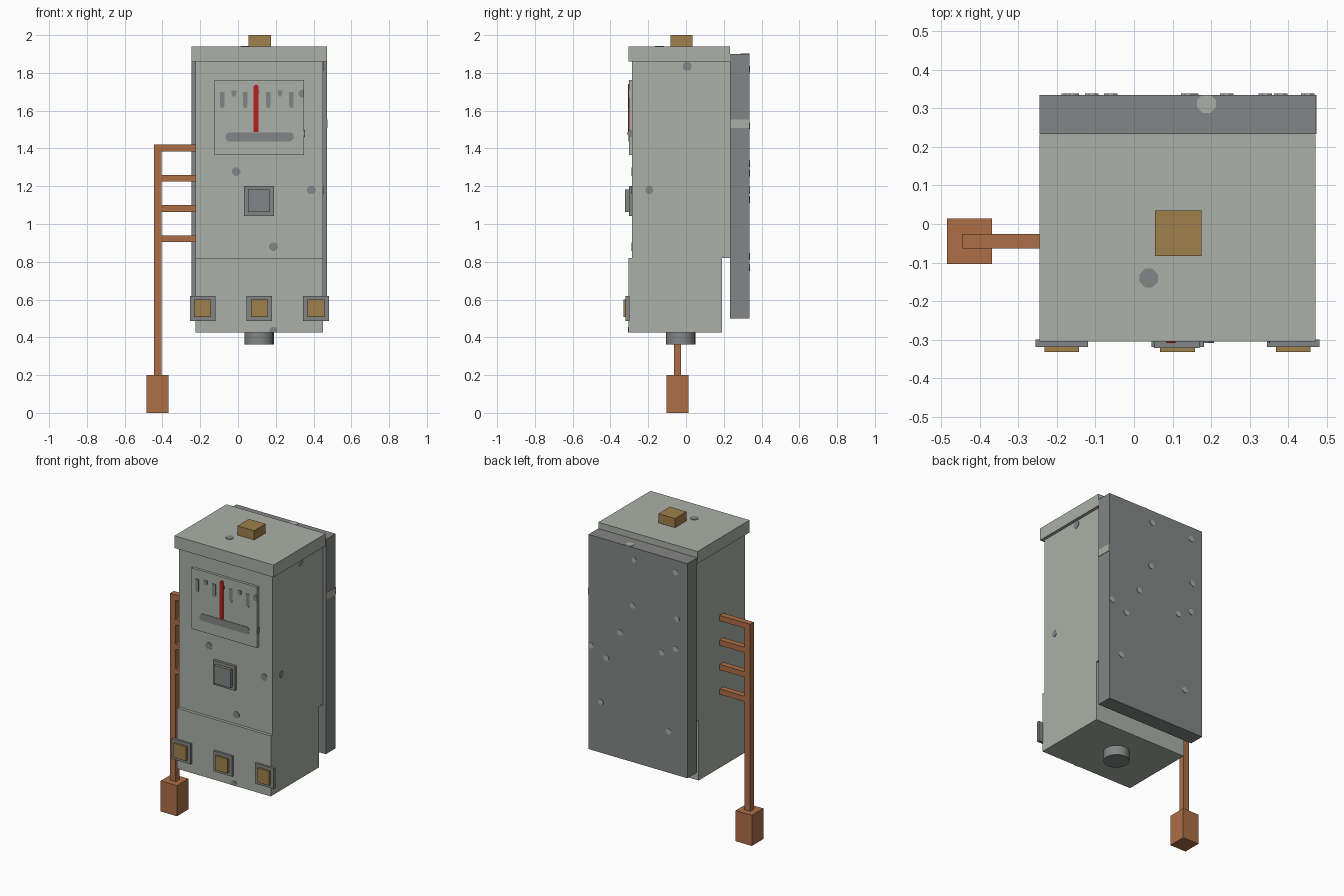
import bpy, bmesh, math
from mathutils import Vector

default = bpy.data.objects.get("Cube")
if default:
    bpy.data.objects.remove(default, do_unlink=True)


def material(name, r, g, b):
    m = bpy.data.materials.new(name)
    m.use_nodes = True
    m.diffuse_color = (r, g, b, 1)
    m.node_tree.nodes["Principled BSDF"].inputs["Base Color"].default_value = (r, g, b, 1)
    return m


LIGHT = material("light grey paint", .413, .429, .392)
DARK = material("dark grey metal", .231, .235, .238)
COPPER = material("copper", .413, .156, .061)
BRASS = material("brass", .352, .216, .07)
RED = material("needle red", .468, .014, .014)


def finish(name, bm, mat):
    bmesh.ops.recalc_face_normals(bm, faces=bm.faces)
    mesh = bpy.data.meshes.new(name)
    bm.to_mesh(mesh)
    bm.free()
    mesh.materials.append(mat)
    ob = bpy.data.objects.new(name, mesh)
    bpy.context.collection.objects.link(ob)
    return ob


def box(name, xs, ys, zs, mat):
    """Box from its low and high limits on each axis."""
    bm = bmesh.new()
    bmesh.ops.create_cube(bm, size=1)
    for v in bm.verts:
        v.co = Vector(lim[0] if c < 0 else lim[1] for c, lim in zip(v.co, (xs, ys, zs)))
    return finish(name, bm, mat)


# Each side gives its own outward direction and in-plane axes
X, Y, Z = Vector((1, 0, 0)), Vector((0, 1, 0)), Vector((0, 0, 1))
SIDES = {"front": (-Y, X, Z), "back": (Y, X, Z), "right": (X, Y, Z), "top": (Z, X, Y)}


def decal(name, side, level, points, mat, thick=.003):
    """Thin painted plate lying on one side of the model."""
    n, u, v = SIDES[side]
    bm = bmesh.new()
    face = bm.faces.new([bm.verts.new(n * level + u * a + v * b) for a, b in points])
    new = bmesh.ops.extrude_face_region(bm, geom=[face])["geom"]
    for e in new:
        if isinstance(e, bmesh.types.BMVert):
            e.co += n * thick
    return finish(name, bm, mat)


def spot(name, side, level, a, b, r, mat, top=9, low=-9, edge=9):
    """Eight-sided chip, trimmed at a panel edge."""
    pts = []
    for i in range(8):
        t = math.pi * (i + .5) / 4
        p = (min(a + r * math.cos(t), edge), max(low, min(b + r * math.sin(t), top)))
        if p not in pts:
            pts.append(p)
    return decal(name, side, level, pts, mat)


# Cabinet
box("lower_cabinet", (-.225, .45), (-.305, .19), (.425, .82), LIGHT)
box("upper_cabinet", (-.225, .45), (-.285, .232), (.82, 1.86), LIGHT)
box("lid", (-.245, .47), (-.305, .232), (1.86, 1.94), LIGHT)
box("lid_knob", (.055, .175), (-.083, .035), (1.94, 2), BRASS)
box("back_plate", (-.245, .47), (.234, .335), (.5, 1.9), DARK)

# Round fitting under the cabinet
bm = bmesh.new()
bmesh.ops.create_cone(bm, cap_ends=True, segments=16, radius1=.078, radius2=.078, depth=.08)
bmesh.ops.translate(bm, verts=bm.verts, vec=(.112, -.028, .403))
foot = finish("bottom_fitting", bm, DARK)
bpy.context.view_layer.objects.active = foot
foot.select_set(True)
bpy.ops.object.shade_smooth_by_angle()

# Gauge with scale marks, slot and needle
box("gauge_panel", (-.125, .35), (-.302, -.28), (1.365, 1.762), LIGHT)
FACE = .302
for i in range(7):
    x = -.083 + i * .061
    low, high, w = (1.615, 1.7, .012) if i % 2 == 0 else (1.675, 1.708, .013)
    decal("scale_mark", "front", FACE,
          [(x - w, high), (x + w, high), (x + w, low + w), (x + w / 2, low),
           (x - w / 2, low), (x - w, low + w)], DARK)
slot = []
for i in range(8):
    t = math.pi * (i + .5) / 4
    slot.append((.115 + math.copysign(.157, math.cos(t)) + .025 * math.cos(t),
                 1.461 + .025 * math.sin(t)))
decal("gauge_slot", "front", FACE, slot, DARK)
decal("needle", "front", FACE, [(.083, 1.488), (.108, 1.488), (.108, 1.73), (.0955, 1.74),
                                (.083, 1.73)], RED, .006)

# Square switch in the middle
box("switch_frame", (.032, .19), (-.302, -.28), (1.043, 1.202), DARK)
box("switch_button", (.052, .17), (-.322, -.3), (1.063, 1.182), DARK)

# Row of brass buttons
for x in (-.187, .113, .413):
    box("button_frame", (x - .068, x + .068), (-.319, -.3), (.487, .62), DARK)
    box("button", (x - .045, x + .045), (-.332, -.315), (.507, .6), BRASS)

# Copper pipe with four arms and a weight
box("pipe_weight", (-.485, -.368), (-.104, .014), (0, .2), COPPER)
box("pipe", (-.445, -.405), (-.064, -.026), (.2, 1.42), COPPER)
for i in range(4):
    z = 1.402 - i * .16
    box("pipe_arm", (-.41, -.22), (-.064, -.026), (z - .018, z + .018), COPPER)

# Worn paint on the cabinet
for a, b in ((-.01, 1.277), (.388, 1.18)):
    spot("front_chip", "front", .285, a, b, .024, DARK)
spot("front_chip", "front", .285, .187, .88, .024, DARK)
spot("low_chip", "front", .305, .187, .435, .022, DARK, low=.425)
spot("gauge_chip", "front", FACE, .342, 1.69, .023, DARK, edge=.35)
spot("side_chip", "right", .45, .007, 1.835, .025, DARK, top=1.86)
spot("side_chip", "right", .45, -.195, 1.18, .022, DARK)
spot("gauge_side_chip", "right", .35, -.29, 1.478, .02, DARK, edge=-.285)
spot("lid_chip", "top", 1.94, .038, -.14, .026, DARK)

# Bare patches on the back plate
spot("plate_top_chip", "top", 1.9, .188, .312, .026, LIGHT, top=.335)
decal("plate_side_band", "right", .47, [(.234, 1.507), (.335, 1.507), (.335, 1.553),
                                        (.234, 1.553)], LIGHT)
for a, b in ((.14, 1.82), (-.16, 1.82), (.15, 1.52), (-.17, 1.52), (.24, 1.32), (.45, 1.18),
             (.34, 1.13), (-.06, 1.27), (-.16, 1.32), (.38, .83), (-.11, .77)):
    spot("plate_chip", "back", .335, a, b, .019, LIGHT, edge=.47)
